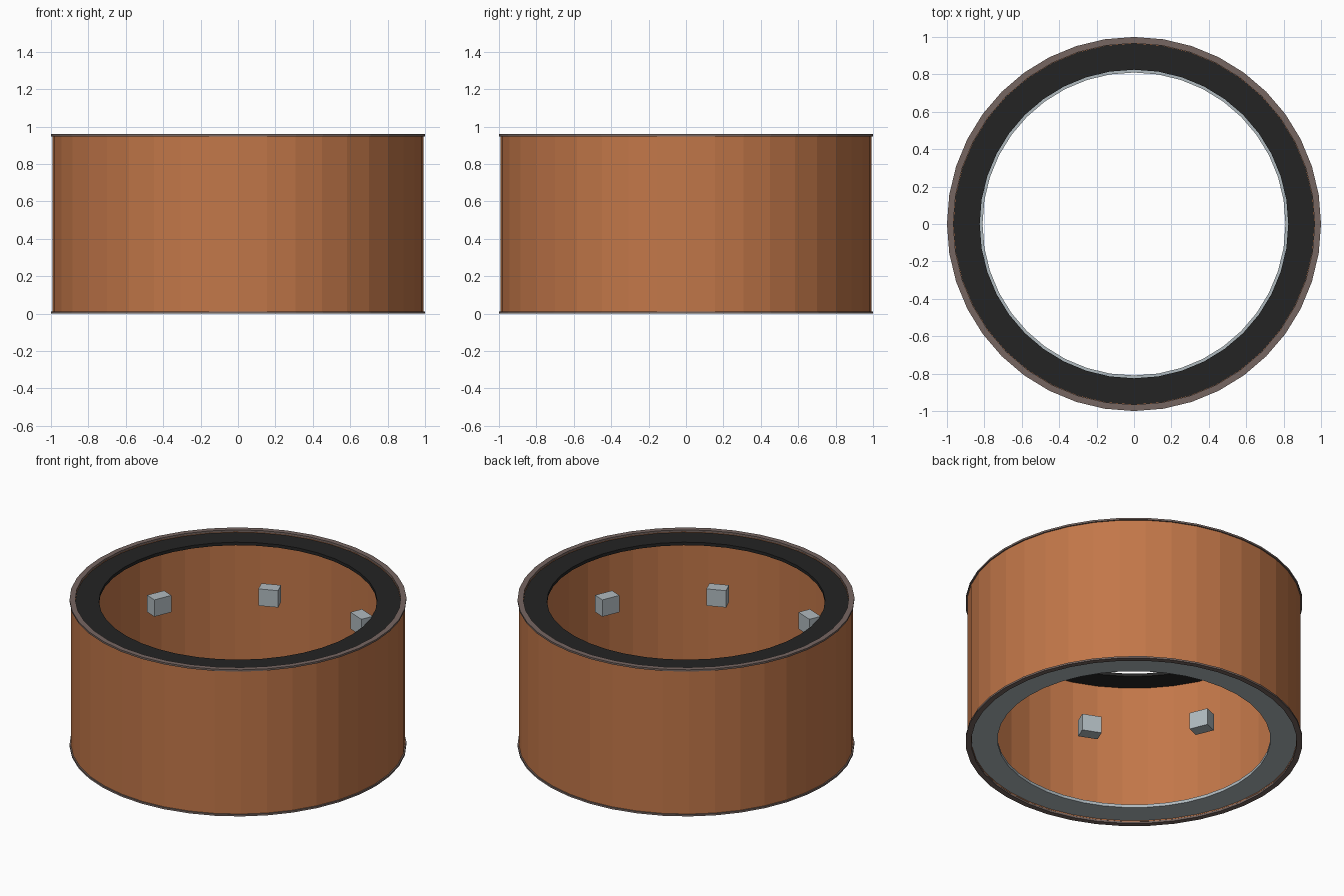
import bpy, bmesh, math
from mathutils import Matrix

cube = bpy.data.objects.get("Cube")
if cube:
    bpy.data.objects.remove(cube, do_unlink=True)

SIDES = 40
HEIGHT = 0.96


def linear(c):
    c /= 255
    return c / 12.92 if c <= 0.04045 else ((c + 0.055) / 1.055) ** 2.4


def material(name, r, g, b):
    color = (linear(r), linear(g), linear(b), 1)
    m = bpy.data.materials.new(name)
    m.use_nodes = True
    m.diffuse_color = color
    m.node_tree.nodes["Principled BSDF"].inputs["Base Color"].default_value = color
    return m


copper = material("copper brown", 194, 119, 73)
taupe = material("taupe rim", 118, 102, 97)
black = material("soft black", 36, 36, 36)
grey = material("light grey", 176, 186, 191)


def add_object(name, bm, mat):
    bmesh.ops.recalc_face_normals(bm, faces=bm.faces)
    mesh = bpy.data.meshes.new(name)
    bm.to_mesh(mesh)
    bm.free()
    mesh.materials.append(mat)
    obj = bpy.data.objects.new(name, mesh)
    bpy.context.collection.objects.link(obj)
    return obj


def ring(name, inner, outer, low, high, mat):
    """Spin a rectangular section around the vertical axis."""
    bm = bmesh.new()
    section = [(inner, low), (outer, low), (outer, high), (inner, high)]
    verts = [bm.verts.new((r, 0, z)) for r, z in section]
    edges = [bm.edges.new((verts[i], verts[(i + 1) % 4])) for i in range(4)]
    bmesh.ops.spin(bm, geom=verts + edges, cent=(0, 0, 0), axis=(0, 0, 1),
                   angle=math.tau, steps=SIDES, use_merge=True)
    bmesh.ops.remove_doubles(bm, verts=bm.verts, dist=0.0005)
    return add_object(name, bm, mat)


# Thin outer shell with a flat rim at each end
ring("shell", 0.965, 0.992, 0.012, HEIGHT - 0.012, copper)
ring("bottom_rim", 0.966, 1.0, 0, 0.012, taupe)
ring("top_rim", 0.966, 1.0, HEIGHT - 0.012, HEIGHT, taupe)

# Recessed flat rings closing the two ends
ring("top_plate", 0.825, 0.968, 0.925, 0.945, black)
ring("bottom_plate", 0.81, 0.968, 0.018, 0.038, grey)

# Eight small blocks evenly spaced around the inside
for i in range(8):
    angle = math.tau * (i + 0.5) / 8
    bm = bmesh.new()
    bmesh.ops.create_cube(bm, size=1)
    bmesh.ops.scale(bm, vec=(0.08, 0.12, 0.11), verts=bm.verts)
    bmesh.ops.translate(bm, vec=(0.87, 0, 0.585), verts=bm.verts)
    bmesh.ops.rotate(bm, cent=(0, 0, 0), verts=bm.verts,
                     matrix=Matrix.Rotation(angle, 3, "Z"))
    add_object(f"inner_block_{i + 1}", bm, grey)
